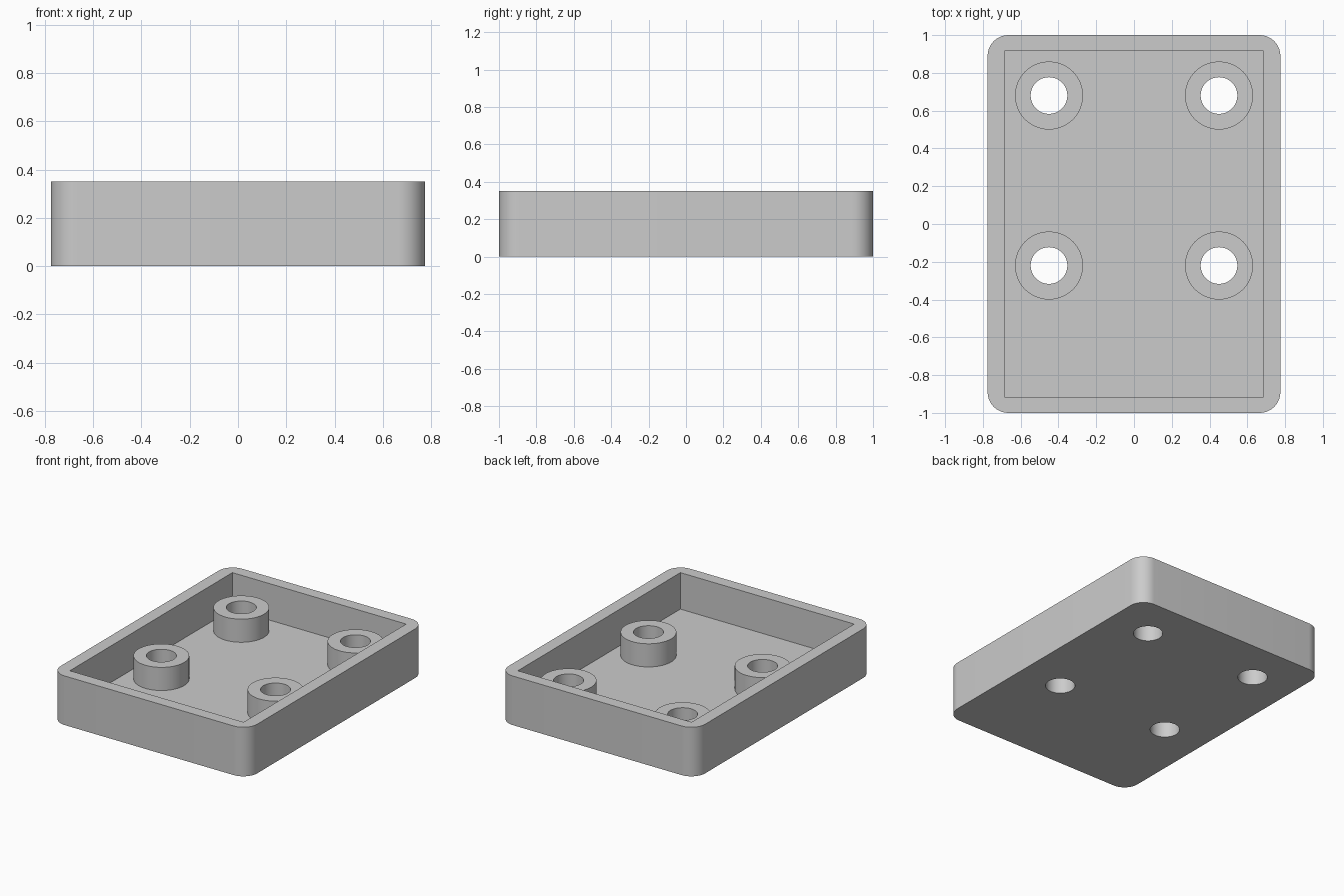
import bpy, bmesh
from math import cos, sin, pi, radians

if "Cube" in bpy.data.objects:
    bpy.data.objects.remove(bpy.data.objects["Cube"])

HALF_X, HALF_Y, HEIGHT = 0.775, 1.0, 0.35
WALL, CORNER = 0.09, 0.11
BOSS_TOP, BOSS_R, HOLE_R = 0.255, 0.18, 0.097
BOSSES = [(sx * 0.45, y) for sx in (-1, 1) for y in (-0.22, 0.68)]

grey = bpy.data.materials.new("plain grey")
grey.use_nodes = True
COLOUR = (0.6, 0.6, 0.6, 1)
grey.diffuse_color = COLOUR
grey.node_tree.nodes["Principled BSDF"].inputs["Base Color"].default_value = COLOUR


def prism(name, outline, z0, z1):
    """Extrude a flat outline from z0 up to z1."""
    bm = bmesh.new()
    face = bm.faces.new([bm.verts.new((x, y, z0)) for x, y in outline])
    top = bmesh.ops.extrude_face_region(bm, geom=[face])["geom"]
    verts = [v for v in top if isinstance(v, bmesh.types.BMVert)]
    bmesh.ops.translate(bm, verts=verts, vec=(0, 0, z1 - z0))
    bmesh.ops.recalc_face_normals(bm, faces=bm.faces)
    mesh = bpy.data.meshes.new(name)
    bm.to_mesh(mesh)
    bm.free()
    mesh.materials.append(grey)
    obj = bpy.data.objects.new(name, mesh)
    bpy.context.collection.objects.link(obj)
    return obj


def circle(cx, cy, r, n=64):
    return [(cx + r * cos(2 * pi * i / n), cy + r * sin(2 * pi * i / n)) for i in range(n)]


def rounded_rect(hx, hy, r, steps=12):
    pts = []
    for k, (sx, sy) in enumerate(((1, 1), (-1, 1), (-1, -1), (1, -1))):
        for i in range(steps + 1):
            a = pi / 2 * (k + i / steps)
            pts.append((sx * (hx - r) + r * cos(a), sy * (hy - r) + r * sin(a)))
    return pts


def combine(target, tool, operation):
    """Apply a boolean and discard the helper shape."""
    tool.hide_render = True
    mod = target.modifiers.new(operation.lower(), "BOOLEAN")
    mod.operation, mod.solver, mod.object = operation, "EXACT", tool
    bpy.context.view_layer.objects.active = target
    bpy.ops.object.modifier_apply(modifier=mod.name)
    bpy.data.objects.remove(tool)


# Outer block with rounded vertical corners
tray = prism("tray", rounded_rect(HALF_X, HALF_Y, CORNER), 0, HEIGHT)

# Square-cornered open cavity
ix, iy = HALF_X - WALL, HALF_Y - 0.085
cavity = prism("cavity", [(-ix, -iy), (ix, -iy), (ix, iy), (-ix, iy)], WALL, HEIGHT + 0.2)
combine(tray, cavity, "DIFFERENCE")

# Four standing bosses, each drilled right through the floor
for x, y in BOSSES:
    combine(tray, prism("boss", circle(x, y, BOSS_R), WALL / 2, BOSS_TOP), "UNION")
    combine(tray, prism("hole", circle(x, y, HOLE_R), -0.1, HEIGHT + 0.1), "DIFFERENCE")

# Smooth curved walls, crisp edges
bpy.ops.object.select_all(action="DESELECT")
tray.select_set(True)
bpy.context.view_layer.objects.active = tray
bpy.ops.object.shade_smooth_by_angle(angle=radians(30))
